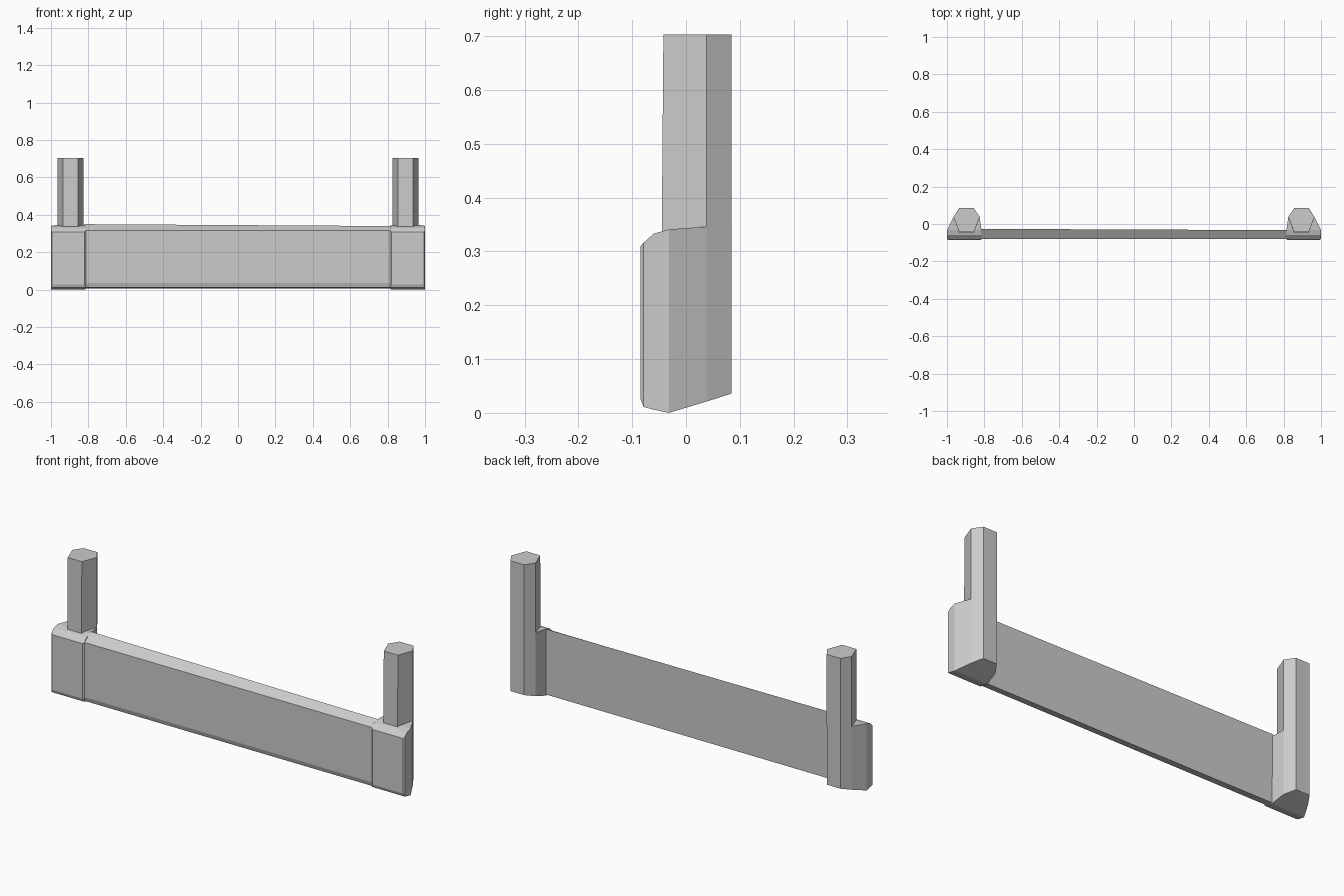
import bpy

if "Cube" in bpy.data.objects:
    bpy.data.objects.remove(bpy.data.objects["Cube"])


def loft(name, rings):
    """Solid skinned through a list of equal-length vertex rings."""
    n = len(rings[0])
    verts = [v for r in rings for v in r]
    faces = [tuple(range(n))[::-1],
             tuple(range((len(rings) - 1) * n, len(rings) * n))]
    for k in range(len(rings) - 1):
        a, b = k * n, (k + 1) * n
        for i in range(n):
            j = (i + 1) % n
            faces.append((a + i, a + j, b + j, b + i))
    mesh = bpy.data.meshes.new(name)
    mesh.from_pydata(verts, [], faces)
    # consistent outward normals
    import bmesh
    bm = bmesh.new()
    bm.from_mesh(mesh)
    bmesh.ops.recalc_face_normals(bm, faces=bm.faces)
    bm.to_mesh(mesh)
    bm.free()
    obj = bpy.data.objects.new(name, mesh)
    bpy.context.collection.objects.link(obj)
    return obj


# Long panel: a chamfered (y, z) profile, slightly taller at the left end
left = [(-0.079, 0.035), (-0.079, 0.315), (-0.026, 0.35), (-0.03, 0.005), (-0.072, 0.012)]
right = [(-0.079, 0.035), (-0.079, 0.315), (-0.033, 0.34), (-0.033, 0.005), (-0.072, 0.012)]
loft("long_panel", [[(-0.82, y, z) for y, z in left],
                    [(0.815, y, z) for y, z in right]])

# End block: rectangular sections (y, inner x, outer x, bottom z, top z) front to back
block_sections = [
    (-0.085, 0.82, 0.994, 0.028, 0.31),
    (-0.079, 0.814, 1.0, 0.012, 0.317),
    (-0.06, 0.814, 1.0, 0.007, 0.334),
    (-0.032, 0.815, 1.0, 0.001, 0.342),
    (0.038, 0.825, 0.965, 0.022, 0.347),
    (0.085, 0.857, 0.934, 0.037, 0.347),
]
# Post: hexagonal outline as (half width, y)
hexagon = [(0.04, -0.042), (0.07, 0.038), (0.0385, 0.085)]

for side, label in ((-1, "left"), (1, "right")):
    loft(label + "_end_block",
         [[(side * a, y, lo), (side * b, y, lo), (side * b, y, hi), (side * a, y, hi)]
          for y, a, b, lo, hi in block_sections])
    rings = []
    for z, flare in ((0.335, 0.003), (0.703, 0.0)):
        half = [(w, y - (flare if y < 0 else 0)) for w, y in hexagon]
        outline = half + [(-w, y) for w, y in reversed(half)]
        rings.append([(side * 0.895 + x, y, z) for x, y in outline])
    loft(label + "_post", rings)

# Floor contact
for o in bpy.data.objects:
    if o.name.endswith("end_block"):
        o.location.z = -0.001
